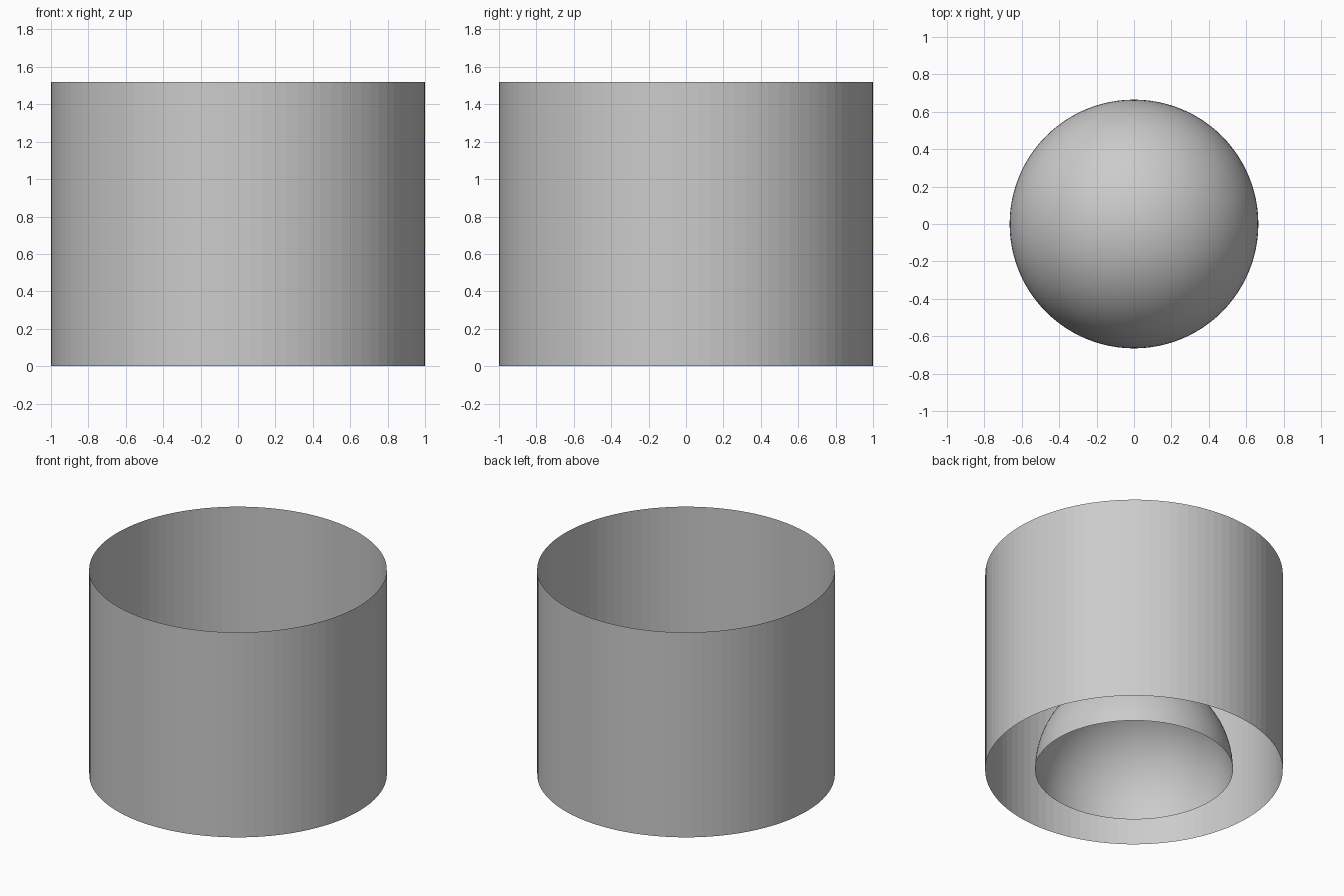
import bpy, bmesh, math

if "Cube" in bpy.data.objects:
    bpy.data.objects.remove(bpy.data.objects["Cube"])

SEGMENTS = 96


def revolve(name, profile, smooth):
    """Spin an (r, z) profile about z into an open, zero-thickness surface."""
    bm = bmesh.new()
    verts = [bm.verts.new((r, 0, z)) for r, z in profile]
    edges = [bm.edges.new(pair) for pair in zip(verts, verts[1:])]
    bmesh.ops.spin(bm, geom=verts + edges, cent=(0, 0, 0), axis=(0, 0, 1),
                   angle=math.tau, steps=SEGMENTS, use_duplicate=False)
    bmesh.ops.remove_doubles(bm, verts=bm.verts, dist=1e-4)
    bmesh.ops.recalc_face_normals(bm, faces=bm.faces)
    # Point normals away from the axis
    outward = sum(f.normal.dot(f.calc_center_median()) for f in bm.faces)
    if outward < 0:
        bmesh.ops.reverse_faces(bm, faces=bm.faces)
    for f in bm.faces:
        f.smooth = smooth
    mesh = bpy.data.meshes.new(name)
    bm.to_mesh(mesh)
    bm.free()
    obj = bpy.data.objects.new(name, mesh)
    bpy.context.collection.objects.link(obj)
    return obj


# Outer tube, open at both ends
revolve("outer_tube", [(1.0, 0.0), (1.0, 1.52)], smooth=False)

# Hemispherical dome inside, open at the base
R, RINGS = 0.665, 24
arc = [(R * math.cos(i * math.pi / 2 / RINGS), R * math.sin(i * math.pi / 2 / RINGS))
       for i in range(RINGS + 1)]
revolve("inner_dome", arc, smooth=True)
